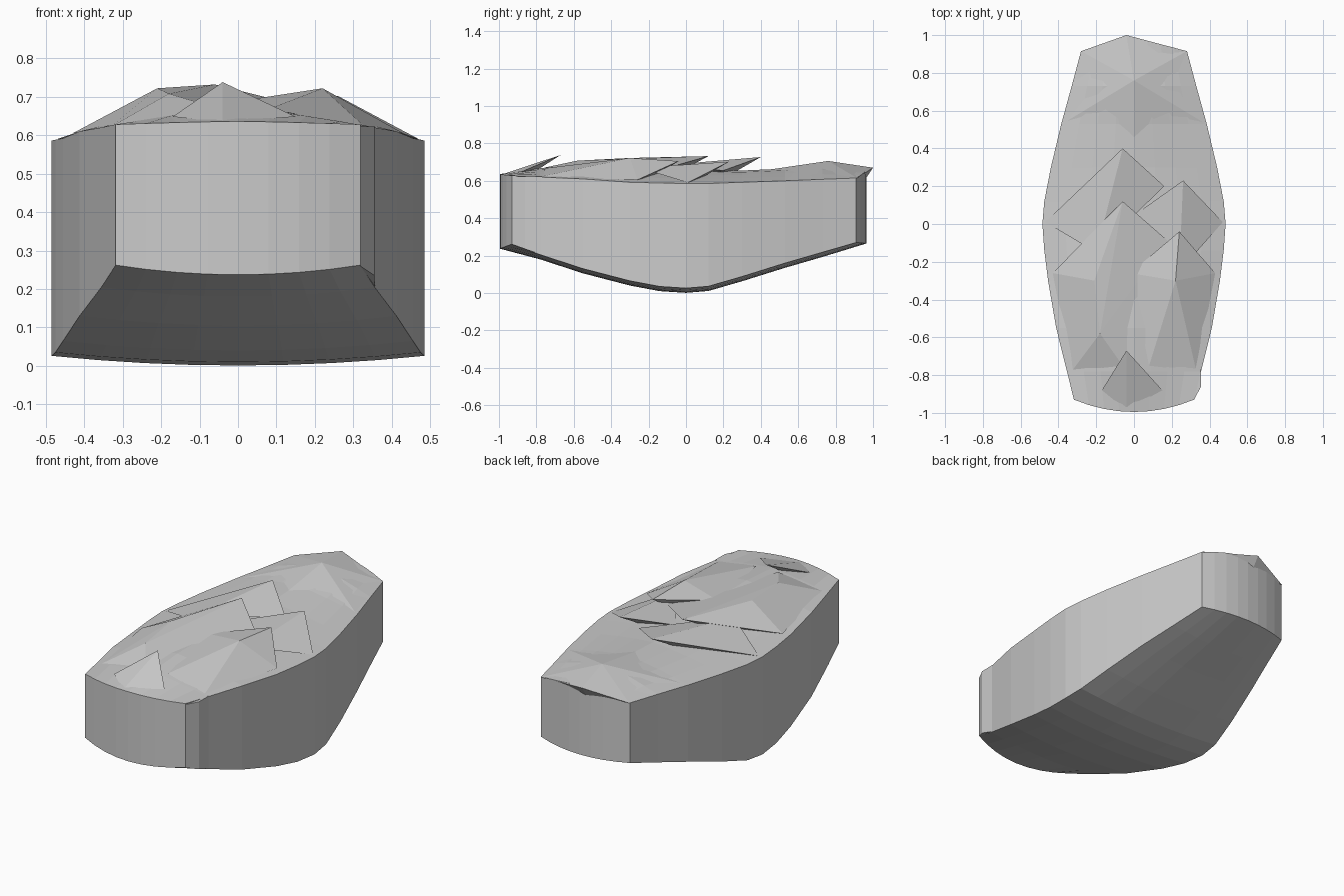
import bpy, bmesh

# stations: y, half width, underside rim z, top rim z, top centre z
STATIONS = [
    (-0.93, .318, .262, .628, .636), (-0.78, .355, .205, .620, .668),
    (-0.55, .412, .130, .610, .685), (-0.30, .455, .065, .592, .685),
    (-0.14, .475, .035, .588, .670), (0.0, .485, .026, .586, .660),
    (0.12, .475, .036, .586, .655), (0.30, .440, .088, .592, .655),
    (0.53, .385, .160, .600, .665), (0.73, .330, .218, .608, .690),
    (0.91, .282, .270, .615, .660),
]
U = [-1, -.75, -.5, -.25, 0, .25, .5, .75, 1]


def add_object(name, bm):
    bmesh.ops.recalc_face_normals(bm, faces=bm.faces)
    mesh = bpy.data.meshes.new(name)
    bm.to_mesh(mesh)
    bm.free()
    ob = bpy.data.objects.new(name, mesh)
    bpy.context.collection.objects.link(ob)
    return ob


# Main rock: domed top, boat-shaped underside, bowed end walls
bm = bmesh.new()
top, bottom = [], []
last = len(STATIONS) - 1
for i, (y, w, zb, zt, zc) in enumerate(STATIONS):
    bow = -.065 if i == 0 else .055 if i == last else 0
    t, b = [], []
    for u in U:
        yy = y + bow * (1 - u * u)
        t.append(bm.verts.new((u * w, yy, zt + (zc - zt) * (1 - abs(u) ** 1.4))))
        b.append(bm.verts.new((u * w, yy, zb - (.025 if i < last else .005) * (1 - u * u))))
    top.append(t)
    bottom.append(b)
n = len(U) - 1
for i in range(last):
    for j in range(n):
        for g in (top, bottom):
            bm.faces.new((g[i][j], g[i + 1][j], g[i + 1][j + 1], g[i][j + 1]))
    for j in (0, n):
        bm.faces.new((top[i][j], bottom[i][j], bottom[i + 1][j], top[i + 1][j]))
for i in (0, last):
    for j in range(n):
        bm.faces.new((top[i][j], top[i][j + 1], bottom[i][j + 1], bottom[i][j]))
add_object("rock_body", bm)


def hull(name, points):
    bm = bmesh.new()
    for p in points:
        bm.verts.new(p)
    res = bmesh.ops.convex_hull(bm, input=bm.verts)
    loose = [v for v in bm.verts if not v.link_faces]
    bmesh.ops.delete(bm, geom=loose, context='VERTS')
    return add_object(name, bm)


# Overlapping slabs: raised tip first, then wing ends, ridge and root points
SLABS = {
    "front_slab": [(-.04, -.67, .738), (-.17, -.88, .648), (.15, -.88, .648),
                   (-.04, -.985, .634), (-.04, -.80, .655)],
    "right_front_slab": [(.24, -.04, .705), (-.02, -.26, .685), (.43, -.26, .605),
                         (.22, -.30, .722), (.08, -.75, .668), (.33, -.78, .622), (.2, -.15, .635)],
    "left_front_slab": [(-.06, .12, .732), (-.43, -.26, .605), (.18, -.09, .672),
                        (-.21, -.30, .722), (-.33, -.78, .622), (-.06, -.75, .672),
                        (-.18, -.58, .708), (-.1, -.04, .645)],
    "right_rear_slab": [(.26, .23, .702), (.02, .06, .655), (.47, .01, .590),
                        (.24, -.25, .670), (.23, .10, .625)],
    "left_rear_slab": [(-.06, .40, .727), (-.47, .01, .590), (.16, .20, .655),
                       (-.2, -.15, .680), (-.1, .24, .635)],
    "back_slab": [(-.04, 1.0, .670), (-.28, .915, .615), (.28, .915, .615),
                  (0, .76, .706), (0, .46, .662), (-.38, .53, .600), (.38, .53, .600),
                  (-.04, .96, .610)],
}
for name, pts in SLABS.items():
    hull(name, pts)

# Small chip standing out at the right front corner
hull("corner_chip", [(x, y, z) for x, y, zl in ((.318, -.93, .26), (.355, -.86, .235), (.356, -.77, .205))
                     for z in (zl, .622)] + [(.30, -.80, .3), (.30, -.80, .6)])
